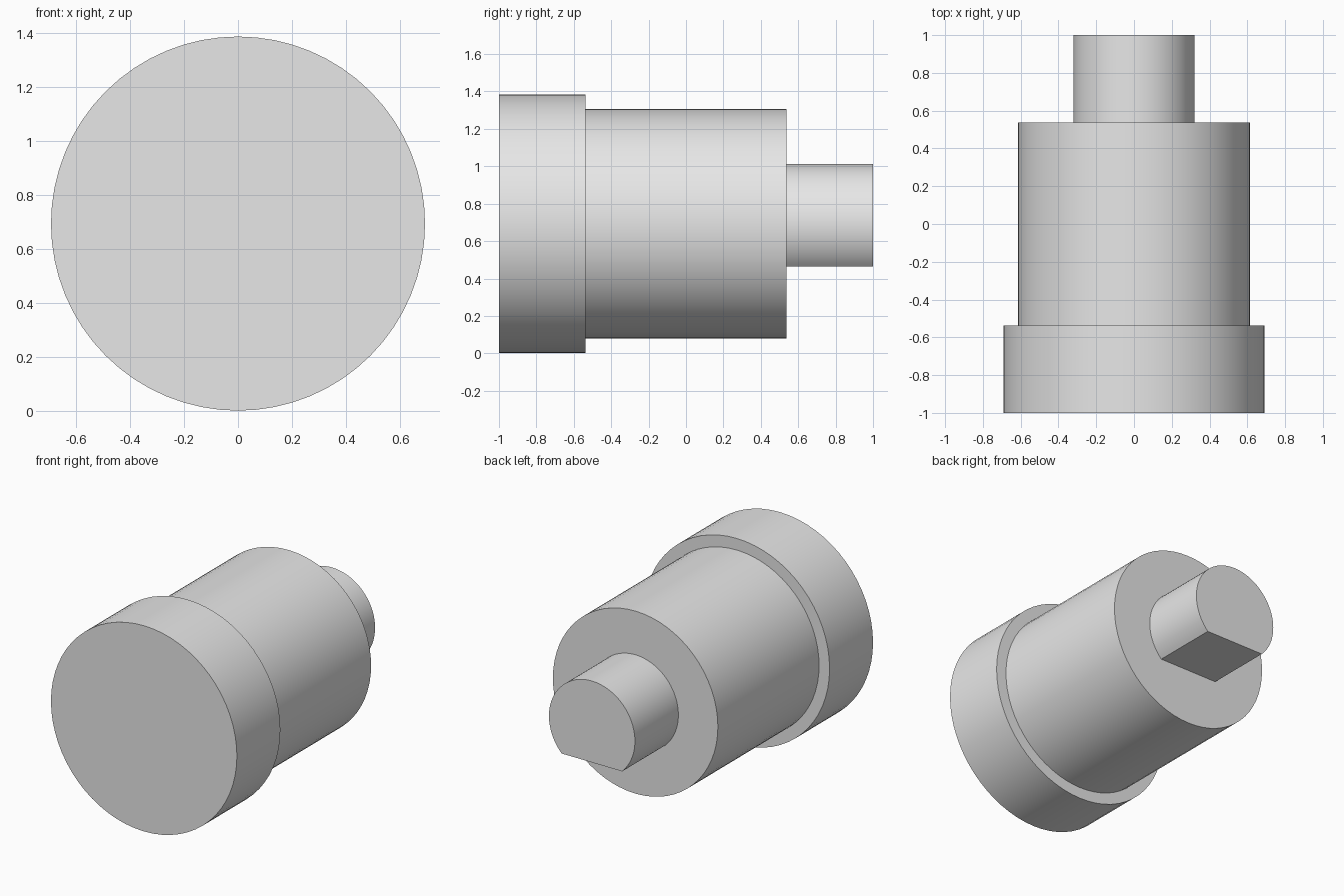
import bpy, bmesh, math

cube = bpy.data.objects.get("Cube")
if cube:
    bpy.data.objects.remove(cube, do_unlink=True)

AXIS_Z = 0.693
SEGMENTS = 64

steel = bpy.data.materials.new("plain grey")
steel.use_nodes = True
grey = (0.8, 0.8, 0.8, 1)
steel.diffuse_color = grey
steel.node_tree.nodes["Principled BSDF"].inputs["Base Color"].default_value = grey


def outline(radius, flat=None):
    """Circle around the axis, optionally cut by a level flat below it."""
    start, sweep = -math.pi / 2, 2 * math.pi
    if flat is not None:
        half = math.acos(flat / radius)
        start, sweep = start + half, sweep - 2 * half
    count = SEGMENTS if flat is None else SEGMENTS + 1
    return [(radius * math.cos(start + sweep * i / SEGMENTS),
             AXIS_Z + radius * math.sin(start + sweep * i / SEGMENTS))
            for i in range(count)]


def extrude_part(name, points, y0, y1):
    """Solid made by extruding an outline along the shaft axis."""
    bm = bmesh.new()
    face = bm.faces.new([bm.verts.new((x, y0, z)) for x, z in points])
    result = bmesh.ops.extrude_face_region(bm, geom=[face], use_keep_orig=True)
    moved = [v for v in result["geom"] if isinstance(v, bmesh.types.BMVert)]
    bmesh.ops.translate(bm, verts=moved, vec=(0, y1 - y0, 0))
    bmesh.ops.recalc_face_normals(bm, faces=bm.faces)
    mesh = bpy.data.meshes.new(name)
    bm.to_mesh(mesh)
    bm.free()
    mesh.materials.append(steel)
    obj = bpy.data.objects.new(name, mesh)
    bpy.context.collection.objects.link(obj)
    bpy.ops.object.select_all(action='DESELECT')
    obj.select_set(True)
    bpy.context.view_layer.objects.active = obj
    bpy.ops.object.shade_smooth_by_angle(angle=math.radians(30))
    return obj


# Wide front flange, main barrel, and D-shaped rear shaft
extrude_part("front_flange", outline(0.692), -1.0, -0.538)
extrude_part("main_barrel", outline(0.614), -0.538, 0.538)
extrude_part("rear_shaft", outline(0.32, flat=0.228), 0.538, 1.0)
